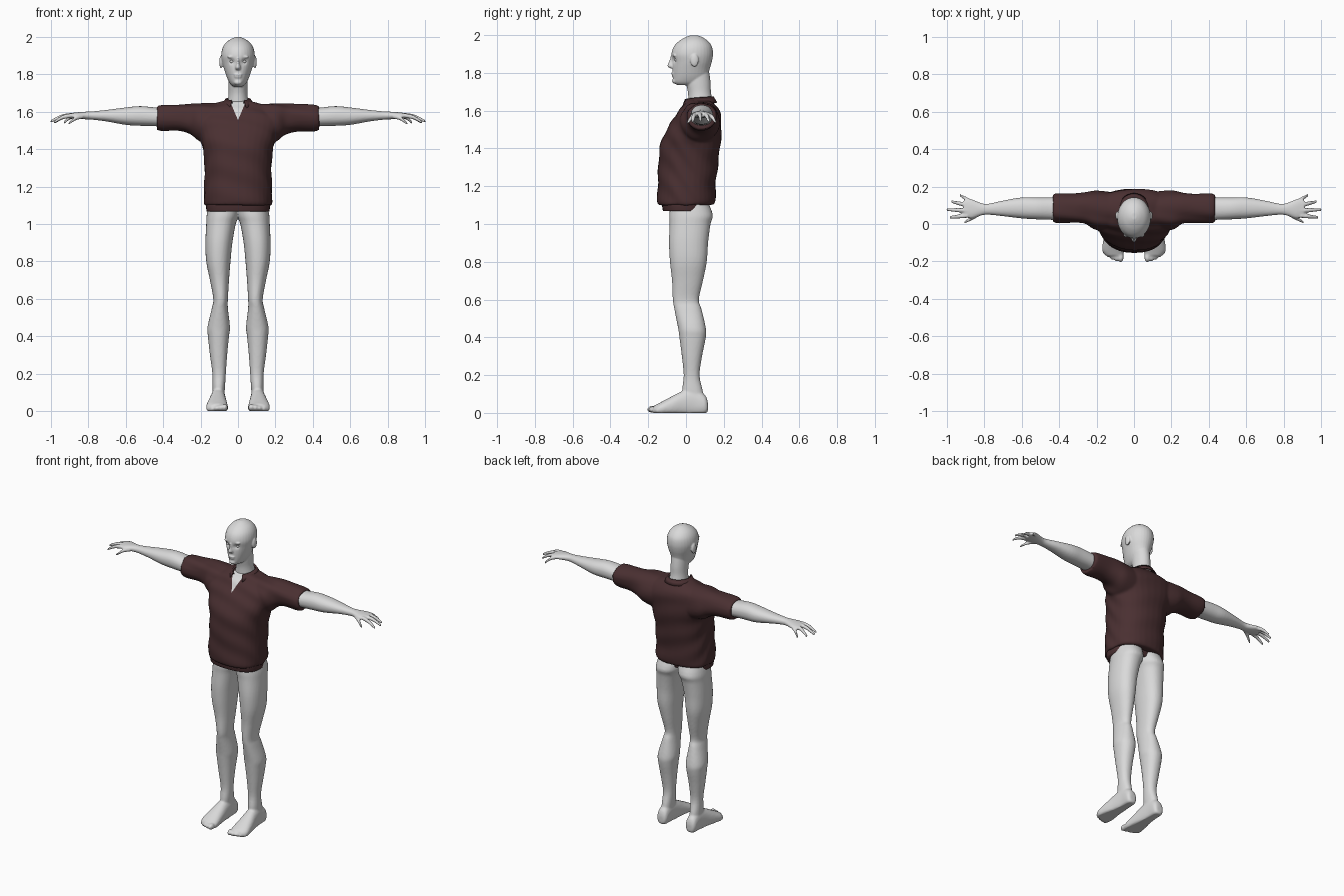
import bpy
import bmesh
import math
from mathutils import Matrix, Vector

old_cube = bpy.data.objects.get("Cube")
if old_cube:
    bpy.data.objects.remove(old_cube, do_unlink=True)


def make_material(name, colour):
    material = bpy.data.materials.new(name)
    material.use_nodes = True
    material.diffuse_color = (*colour, 1)
    for node in material.node_tree.nodes:
        if node.type == "BSDF_PRINCIPLED":
            node.inputs["Base Color"].default_value = (*colour, 1)
    return material


skin = make_material("pale grey skin", (0.7, 0.7, 0.7))
cloth = make_material("dark maroon cloth", (0.068, 0.029, 0.031))


def smooth_rows(rows, steps=4):
    """Catmull-Rom interpolation between the given cross-sections."""
    result = []
    last = len(rows) - 1
    for i in range(last):
        a, b, c, d = (rows[min(max(i + k, 0), last)] for k in (-1, 0, 1, 2))
        for s in range(steps):
            t = s / steps
            result.append([q + 0.5 * t * (r - p + t * (2 * p - 5 * q + 4 * r - e
                           + t * (3 * (q - r) + e - p)))
                           for p, q, r, e in zip(a, b, c, d)])
    return result + [list(rows[last])]


def tube(bm, axis, rows, side=1, power=2.2, segments=32):
    """Closed loft along an axis; a row is position, then low/high of both other axes."""
    others = [k for k in range(3) if k != axis]
    rings = []
    for position, *bounds in smooth_rows(rows):
        ring = []
        for i in range(segments):
            angle = math.tau * i / segments
            point = Vector((0, 0, 0))
            point[axis] = position
            for k, wave in enumerate((math.cos(angle), math.sin(angle))):
                low, high = bounds[2 * k], bounds[2 * k + 1]
                reach = math.copysign(abs(wave) ** (2 / power), wave)
                point[others[k]] = (low + high) / 2 + (high - low) / 2 * reach
            point.x *= side
            point.z = max(point.z, 0)
            ring.append(bm.verts.new(point))
        rings.append(ring)
    for lower, upper in zip(rings, rings[1:]):
        for i in range(segments):
            j = (i + 1) % segments
            bm.faces.new((lower[i], lower[j], upper[j], upper[i]))
    bm.faces.new(rings[0])
    bm.faces.new(rings[-1])


def ball(bm, centre, size):
    matrix = Matrix.Translation(centre) @ Matrix.Diagonal((*size, 1))
    bmesh.ops.create_uvsphere(bm, u_segments=20, v_segments=12, radius=1, matrix=matrix)


def make_object(bm, name, *materials):
    bmesh.ops.recalc_face_normals(bm, faces=bm.faces[:])
    mesh = bpy.data.meshes.new(name)
    bm.to_mesh(mesh)
    bm.free()
    obj = bpy.data.objects.new(name, mesh)
    bpy.context.collection.objects.link(obj)
    for material in materials:
        mesh.materials.append(material)
    for polygon in mesh.polygons:
        polygon.use_smooth = True
    return obj


def fuse(bm, name, voxel, *materials):
    """Merge overlapping volumes into one continuous skin."""
    obj = make_object(bm, name)
    remesh = obj.modifiers.new("fuse", "REMESH")
    remesh.mode = "VOXEL"
    remesh.voxel_size = voxel
    relax = obj.modifiers.new("relax", "SMOOTH")
    relax.iterations = 2
    graph = bpy.context.evaluated_depsgraph_get()
    baked = bpy.data.meshes.new_from_object(obj.evaluated_get(graph))
    obj.modifiers.clear()
    rough, obj.data = obj.data, baked
    bpy.data.meshes.remove(rough)
    baked.name = name
    baked.materials.clear()
    for material in materials:
        baked.materials.append(material)
    for polygon in baked.polygons:
        polygon.use_smooth = True
        polygon.material_index = 0
    return obj


# Legs, hips and feet
bm = bmesh.new()
for side in (1, -1):
    tube(bm, 2, [
        (1.13, -.01, .15, -.08, .11), (1.05, -.005, .167, -.088, .142),
        (1, .012, .17, -.087, .13), (.9, .03, .174, -.09, .117),
        (.8, .04, .17, -.085, .11), (.7, .048, .15, -.074, .09),
        (.6, .054, .132, -.07, .068), (.55, .054, .14, -.062, .082),
        (.45, .043, .163, -.042, .105), (.4, .048, .161, -.035, .105),
        (.3, .058, .15, -.022, .085), (.2, .065, .137, -.012, .072),
        (.12, .07, .136, -.02, .088), (.05, .075, .135, -.01, .1)], side)
    tube(bm, 1, [
        (.116, .085, .125, .01, .055), (.1, .07, .14, -.01, .095),
        (.04, .068, .142, -.02, .13), (-.02, .064, .15, -.02, .115),
        (-.08, .058, .163, -.02, .085), (-.14, .053, .17, -.015, .053),
        (-.17, .058, .15, -.01, .038)], side)
    for toe in range(5):
        size = .019 - .002 * toe
        ball(bm, (side * (.071 + .022 * toe), -.178 + .002 * toe * toe, size),
             (size * .85, size * 1.4, size))
fuse(bm, "legs_and_feet", .007, skin)

# Arms and hands
for side, label in ((1, "left"), (-1, "right")):
    bm = bmesh.new()
    tube(bm, 0, [
        (.36, .02, .145, 1.515, 1.625), (.43, .022, .142, 1.522, 1.622),
        (.52, .025, .142, 1.525, 1.63), (.6, .03, .142, 1.53, 1.623),
        (.7, .042, .125, 1.548, 1.61), (.78, .05, .108, 1.558, 1.602),
        (.82, .045, .113, 1.56, 1.6), (.87, .03, .132, 1.563, 1.596),
        (.91, .04, .13, 1.566, 1.59)], side)
    fingers = [((.89, .045, 1.58), (.985, .036, 1.543)), ((.89, .072, 1.582), (1.002, .077, 1.548)),
               ((.89, .1, 1.58), (.977, .12, 1.545)), ((.87, .118, 1.578), (.932, .155, 1.54)),
               ((.83, .052, 1.575), (.905, .01, 1.537))]
    for base, tip in fingers:
        base, tip = Vector(base), Vector(tip)
        knuckle = (base + tip) / 2 + Vector((0, 0, .009))
        tube(bm, 0, [(p.x, p.y - r, p.y + r, p.z - r, p.z + r)
                     for p, r in ((base, .012), (knuckle, .011), (tip, .007))], side, 2, 14)
    fuse(bm, label + "_arm", .005, skin)

# Head with neck, ears and facial features
bm = bmesh.new()
tube(bm, 2, [
    (1.735, -.025, .025, -.045, .06), (1.75, -.042, .042, -.066, .1),
    (1.78, -.058, .058, -.07, .115), (1.82, -.072, .072, -.072, .125),
    (1.86, -.084, .084, -.072, .137), (1.9, -.09, .09, -.077, .143),
    (1.94, -.083, .083, -.064, .137), (1.97, -.064, .064, -.035, .115),
    (1.99, -.036, .036, 0, .085), (1.999, -.012, .012, .025, .06)], power=2)
tube(bm, 2, [
    (1.55, -.08, .08, .02, .14), (1.62, -.065, .065, .012, .14),
    (1.66, -.055, .055, .012, .138), (1.7, -.05, .05, .01, .132),
    (1.75, -.05, .05, 0, .13), (1.81, -.05, .05, 0, .122)], power=2)
tube(bm, 2, [
    (1.89, -.009, .009, -.08, -.04), (1.86, -.009, .009, -.09, -.04),
    (1.837, -.016, .016, -.099, -.04), (1.824, -.013, .013, -.084, -.04)], power=2, segments=16)
ball(bm, (0, -.069, 1.797), (.023, .009, .006))
ball(bm, (0, -.067, 1.786), (.02, .009, .006))
ball(bm, (0, -.058, 1.757), (.022, .016, .014))
for side in (1, -1):
    ball(bm, (side * .034, -.062, 1.893), (.024, .01, .007))
    ball(bm, (side * .09, .045, 1.866), (.01, .022, .034))
head = fuse(bm, "head_and_neck", .0045, skin)

# Eye sockets pressed into the face
for vertex in head.data.vertices:
    for side in (1, -1):
        distance = (vertex.co - Vector((side * .033, -.064, 1.869))).length
        vertex.co.y += .011 * math.exp(-(distance / .014) ** 2)
bm = bmesh.new()
for side in (1, -1):
    ball(bm, (side * .033, -.047, 1.869), (.013, .013, .01))
make_object(bm, "eyes", skin)

# Shirt body with sleeves
bm = bmesh.new()
torso = [(1.1, .174, -.142, .137), (1.115, .182, -.152, .155), (1.2, .181, -.15, .157),
         (1.3, .178, -.147, .168), (1.4, .187, -.14, .18), (1.46, .205, -.122, .186),
         (1.52, .225, -.09, .188), (1.57, .23, -.06, .185), (1.61, .2, -.03, .172),
         (1.64, .13, -.008, .15), (1.655, .08, .005, .14)]
tube(bm, 2, [(z, -half, half, front, back) for z, half, front, back in torso], power=2.3)
for side in (1, -1):
    tube(bm, 0, [
        (.1, -.03, .17, 1.42, 1.645), (.2, -.03, .178, 1.44, 1.645),
        (.26, 0, .17, 1.48, 1.643), (.32, .006, .163, 1.496, 1.64),
        (.4, .006, .162, 1.496, 1.637), (.432, .01, .159, 1.502, 1.63)], side)
shirt = fuse(bm, "shirt", .008, cloth, skin)

# Soft folds in the cloth
normals = [vertex.normal.copy() for vertex in shirt.data.vertices]
for vertex, normal in zip(shirt.data.vertices, normals):
    x, y, z = vertex.co
    vertex.co += normal * .0025 * math.sin(45 * z + 14 * x + 6 * math.sin(11 * y))

# Open V neck, cut along two slanting planes
bm = bmesh.new()
bm.from_mesh(shirt.data)
apex, slope = 1.555, .42
for side in (1, -1):
    near = [f for f in bm.faces if f.calc_center_median().y < .05
            and f.calc_center_median().z > apex - .03 and abs(f.calc_center_median().x) < .1]
    parts = set(near)
    for face in near:
        parts.update(face.edges)
        parts.update(face.verts)
    bmesh.ops.bisect_plane(bm, geom=list(parts), plane_co=(0, 0, apex),
                           plane_no=(side, 0, -slope))
for face in bm.faces:
    centre = face.calc_center_median()
    if centre.y < .05 and abs(centre.x) < slope * (centre.z - apex):
        face.material_index = 1
bm.to_mesh(shirt.data)
bm.free()

# Inner hem band showing below the shirt
bm = bmesh.new()
tube(bm, 2, [(1.068, -.168, .168, -.122, .1), (1.1, -.172, .172, -.127, .105),
             (1.14, -.17, .17, -.127, .105)], power=2.5)
make_object(bm, "hem_band", cloth)

# Folded collar, open at the front
bm = bmesh.new()
strip = []
count = 36
for i in range(count + 1):
    t = 2 * i / count - 1
    angle = math.radians(150) * t
    across, along = math.sin(angle), math.cos(angle)
    strip.append([bm.verts.new((rx * across, .065 + ry * along, top - drop * t * t))
                  for rx, ry, top, drop in ((.06, .076, 1.655, .01), (.066, .081, 1.672, .014),
                                            (.088, .097, 1.642, .024))])
for left, right in zip(strip, strip[1:]):
    for k in range(2):
        bm.faces.new((left[k], right[k], right[k + 1], left[k + 1]))
collar = make_object(bm, "collar", cloth)
thickness = collar.modifiers.new("thickness", "SOLIDIFY")
thickness.thickness = .007
thickness.offset = 0
